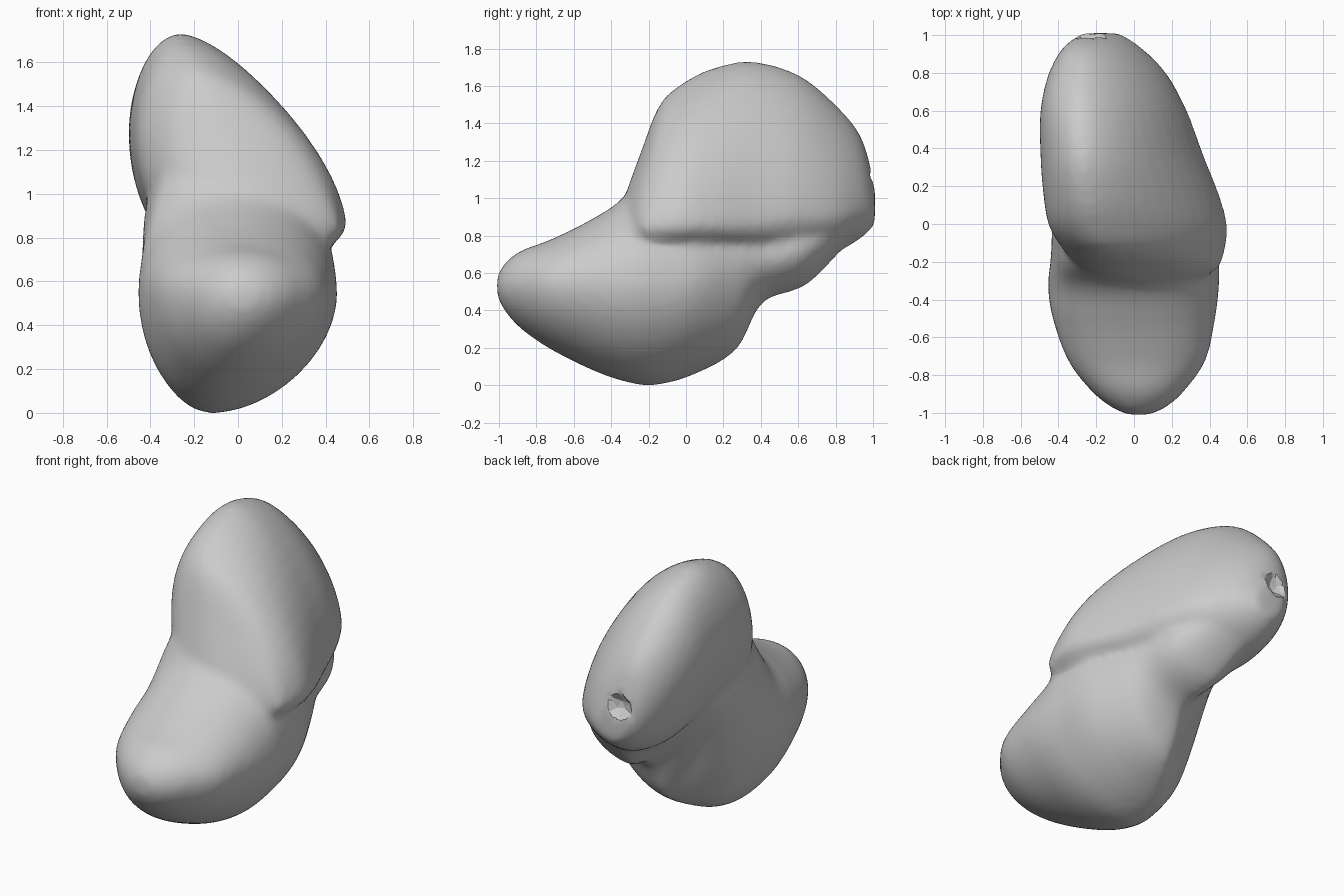
import bpy
import bmesh
from math import cos, sin, pi

# Remove the default cube only
default_cube = bpy.data.objects.get("Cube")
if default_cube:
    bpy.data.objects.remove(default_cube, do_unlink=True)

ARC_STEPS = 12      # points per quarter of a section
SPAN_STEPS = 6      # rings between two stations


def make_material(name, colour):
    material = bpy.data.materials.new(name)
    material.use_nodes = True
    material.diffuse_color = colour
    shader = material.node_tree.nodes["Principled BSDF"]
    shader.inputs["Base Color"].default_value = colour
    shader.inputs["Roughness"].default_value = 0.8
    return material


def blend(p0, p1, p2, p3, t):
    """Catmull-Rom blend of four stations."""
    return [
        0.5 * (2 * b + (c - a) * t + (2 * a - 5 * b + 4 * c - d) * t * t
               + (3 * b - a - 3 * c + d) * t ** 3)
        for a, b, c, d in zip(p0, p1, p2, p3)
    ]


def refine(stations):
    """Smoothly interpolate the stations along the body."""
    padded = [stations[0]] + stations + [stations[-1]]
    rings = []
    for i in range(len(stations) - 1):
        for step in range(SPAN_STEPS):
            rings.append(blend(*padded[i:i + 4], step / SPAN_STEPS))
    rings.append(stations[-1])
    return rings


def section(station, fullness, undercut):
    """Closed outline of four curved quarters through the extreme points."""
    y, xb, zb, xr, zr, xt, zt, xl, zl = station
    # the lower left quarter flattens into a slant towards the rear
    slant = max(1.1, 2 - undercut * max(y, 0))
    # each quarter: start point, end point, and whether it leaves vertically
    quarters = [
        ((xr, zr), (xt, zt), True, fullness),
        ((xt, zt), (xl, zl), False, 2),
        ((xl, zl), (xb, zb), True, slant),
        ((xb, zb), (xr, zr), False, 1.8),
    ]
    points = []
    for (x0, z0), (x1, z1), vertical, power in quarters:
        for step in range(ARC_STEPS):
            angle = step / ARC_STEPS * pi / 2
            c = cos(angle) ** (2 / power)
            s = sin(angle) ** (2 / power)
            if vertical:
                points.append((x1 + (x0 - x1) * c, y, z0 + (z1 - z0) * s))
            else:
                points.append((x0 + (x1 - x0) * s, y, z1 + (z0 - z1) * c))
    return points


def add_lobe(bm, stations, fullness, undercut):
    """Loft one closed lobe into the mesh."""
    rings = [[bm.verts.new(p) for p in section(s, fullness, undercut)]
             for s in refine(stations)]
    for near, far in zip(rings, rings[1:]):
        count = len(near)
        for i in range(count):
            j = (i + 1) % count
            bm.faces.new((near[i], near[j], far[j], far[i]))
    bm.faces.new(rings[0])
    bm.faces.new(rings[-1])


# Stations: y, then x and z of the bottom, right, top and left extremes
lower_lobe = [
    (-1.01, .02, .48, .08, .53, .02, .58, -.03, .53),
    (-.97, .01, .4, .17, .53, .02, .65, -.12, .53),
    (-.88, -.01, .3, .27, .54, .02, .72, -.23, .54),
    (-.72, -.04, .19, .38, .54, .01, .78, -.35, .55),
    (-.5, -.08, .08, .43, .54, -.02, .89, -.43, .55),
    (-.33, -.1, .02, .45, .53, -.05, 1.01, -.455, .55),
    (-.17, -.12, 0, .45, .55, -.14, 1.24, -.44, .63),
    (.05, -.12, .06, .43, .58, -.2, 1.22, -.43, .82),
    (.27, -.04, .19, .34, .65, -.12, 1.05, -.4, .87),
    (.41, -.02, .44, .28, .68, -.08, .95, -.33, .82),
    (.65, -.07, .54, .22, .74, -.1, .95, -.31, .8),
    (.9, -.15, .8, .02, .88, -.15, 1, -.28, .9),
]
upper_lobe = [
    (-.32, .1, .8, .28, .84, .02, 1.03, -.18, .9),
    (-.24, .05, .7, .44, .84, -.06, 1.25, -.28, 1),
    (-.14, .03, .66, .48, .85, -.15, 1.5, -.37, 1.12),
    (-.01, 0, .66, .495, .86, -.21, 1.62, -.45, 1.23),
    (.16, -.01, .67, .45, .86, -.24, 1.7, -.48, 1.27),
    (.36, -.03, .66, .37, .87, -.26, 1.73, -.495, 1.27),
    (.6, -.1, .66, .28, .9, -.27, 1.66, -.495, 1.27),
    (.8, -.14, .71, .17, .91, -.27, 1.5, -.45, 1.2),
    (.94, -.17, .79, .03, .94, -.26, 1.32, -.37, 1.1),
    (1.01, -.17, .86, -.08, .93, -.19, 1.06, -.27, .97),
]

# Body: two overlapping lobes fused into one soft skin
bm = bmesh.new()
add_lobe(bm, lower_lobe, fullness=2, undercut=3.5)
add_lobe(bm, upper_lobe, fullness=1.55, undercut=0)
bmesh.ops.recalc_face_normals(bm, faces=bm.faces)
mesh = bpy.data.meshes.new("body")
bm.to_mesh(mesh)
bm.free()
body = bpy.data.objects.new("body", mesh)
bpy.context.collection.objects.link(body)
mesh.materials.append(make_material("stone grey", (.6, .6, .6, 1)))

fuse = body.modifiers.new("fuse lobes", "REMESH")
fuse.mode = "VOXEL"
fuse.voxel_size = .025
fuse.use_smooth_shade = True

# Small angular pit in the rear tip
bpy.ops.mesh.primitive_ico_sphere_add(subdivisions=1, radius=.09,
                                      location=(-.23, .99, 1.08))
pit_cutter = bpy.context.object
pit_cutter.name = "pit_cutter"
pit_cutter.hide_render = True
pit_cutter.hide_viewport = True
pit_cutter.display_type = "WIRE"
pit = body.modifiers.new("rear pit", "BOOLEAN")
pit.operation = "DIFFERENCE"
pit.object = pit_cutter
pit.solver = "EXACT"

# Soften the joins
soften = body.modifiers.new("soften", "SMOOTH")
soften.factor = .5
soften.iterations = 6
